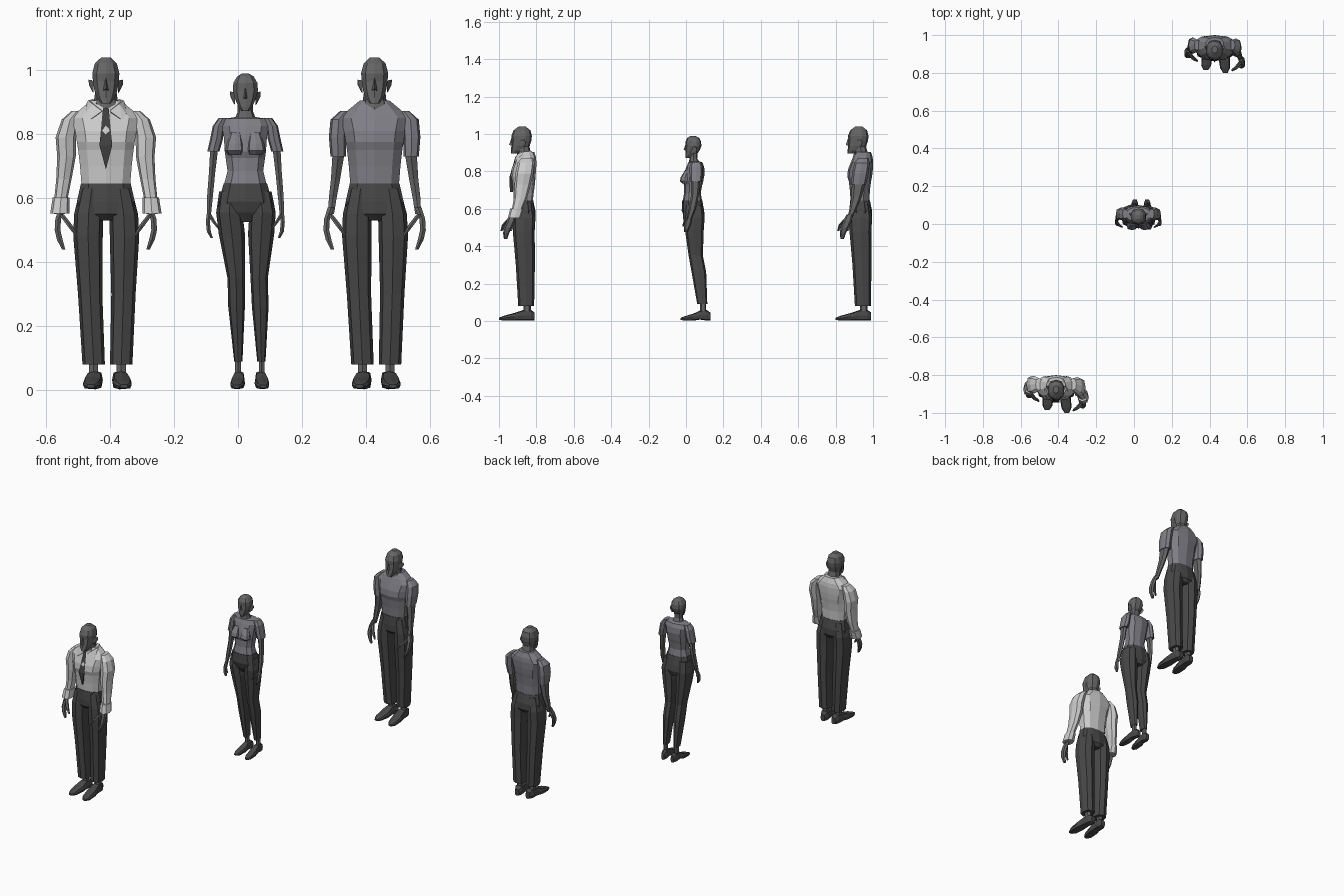
import bpy, bmesh, math


def material(name, v, b=0):
    m = bpy.data.materials.new(name)
    m.diffuse_color = (v, v, v + b, 1)
    return m


SKIN, DARK = material("skin", .13), material("trousers", .065)
WHITE, GREY = material("light_shirt", .55), material("grey_shirt", .21, .025)
BLACK = material("tie", .05)
origin = [0, 0]


def loft(name, rings, mat, n=8, axis='z', box=.8):
    """Rings are (position, centre x, half width, low, high) along an axis."""
    bm = bmesh.new()
    loops = []
    for p, cx, hw, lo, hi in rings:
        loop = []
        for i in range(n):
            a = 2 * math.pi * i / n - math.pi / 2
            c, s = (math.copysign(abs(t) ** box, t) if abs(t) > 1e-6 else 0
                    for t in (math.cos(a), math.sin(a)))
            x, q = cx + hw * c, (lo + hi) / 2 + (hi - lo) / 2 * s
            y, z = (q, p) if axis == 'z' else (p, q)
            loop.append(bm.verts.new((x + origin[0], y + origin[1], z)))
        loops.append(loop)
    for a, b in zip(loops, loops[1:]):
        for i in range(n):
            bm.faces.new((a[i], a[(i + 1) % n], b[(i + 1) % n], b[i]))
    bm.faces.new(loops[0])
    bm.faces.new(loops[-1])
    finish(name, bm, mat)


def hull(name, points, mat):
    bm = bmesh.new()
    for x, y, z in points:
        bm.verts.new((x + origin[0], y + origin[1], z))
    bmesh.ops.convex_hull(bm, input=bm.verts)
    finish(name, bm, mat)


def finish(name, bm, mat):
    bmesh.ops.recalc_face_normals(bm, faces=bm.faces)
    me = bpy.data.meshes.new(name)
    bm.to_mesh(me)
    bm.free()
    me.materials.append(mat)
    bpy.context.collection.objects.link(bpy.data.objects.new(name, me))


def side(rings, s, dx=0, dy=0):
    """Place limb rings on side s, drifting by dx, dy from first ring to last."""
    z0, z1 = rings[0][0], rings[-1][0]
    out = []
    for z, cx, hw, lo, hi in rings:
        t = (z0 - z) / (z0 - z1)
        out.append((z, s * cx + dx * t, hw, lo + dy * t, hi + dy * t))
    return out


def centred(rings):
    return [(z, 0, hw, lo, hi) for z, hw, lo, hi in rings]


def face(name, ear, nose):
    # ears and nose
    x, z, y = ear
    for s in (-1, 1):
        hull(name + "_ear", [(s * (x - .016), y - .012, z - .022), (s * (x - .016), y - .012, z + .012),
                             (s * (x - .012), y + .014, z - .018), (s * x, y + .012, z + .02),
                             (s * (x - .001), y + .018, z + .004), (s * (x - .012), y - .004, z + .018)], SKIN)
    y, z = nose
    hull(name + "_nose", [(0, y + .012, z + .035), (0, y, z), (-.009, y + .016, z - .006),
                          (.009, y + .016, z - .006), (0, y + .03, z + .01)], SKIN)


def man(name, ox, oy, dressed):
    origin[:] = ox, oy
    shirt = WHITE if dressed else GREY
    # head and neck
    loft(name + "_head", centred([(.896, .016, -.037, .0), (.912, .029, -.036, .045), (.935, .037, -.034, .064),
                                  (.965, .042, -.031, .073), (.99, .044, -.034, .076), (1.02, .036, -.022, .068),
                                  (1.04, .015, .005, .043)]), SKIN, 10)
    face(name, (.054, .95, .025), (-.046, .942))
    loft(name + "_neck", centred([(.86, .045, -.012, .083), (.885, .042, -.005, .082), (.905, .037, 0, .07),
                                  (.935, .033, .004, .062)]), SKIN)
    # torso
    loft(name + "_shirt", centred([(.64, .079, -.02, .081), (.70, .084, -.024, .083), (.75, .09, -.03, .09),
                                   (.775, .094, -.038, .095), (.81, .1, -.034, .099), (.85, .112, -.018, .1),
                                   (.875, .086, -.008, .098), (.905, .048, .008, .088)]), shirt, 10)
    # hips
    loft(name + "_hips", centred([(.645, .081, -.023, .083), (.59, .094, -.026, .095), (.55, .09, -.024, .094),
                                  (.53, .04, -.005, .08)]), DARK, 10)
    for s in (-1, 1):
        back = .05 if s < 0 else 0
        # trouser leg, ankle and shoe
        loft(name + "_leg", side([(.63, .044, .036, -.02, .082), (.55, .055, .045, -.027, .095),
                                  (.48, .057, .046, -.026, .091), (.3, .052, .038, -.01, .092),
                                  (.08, .043, .035, .003, .088)], s, .005), DARK)
        loft(name + "_ankle", [(z, s * .043 + .005, .016, .03, .07) for z in (.04, .1)], SKIN, 6)
        t = .014 if s < 0 else 0
        loft(name + "_shoe", [(y + t * (y < 0), s * (.044 - y * .08) + .005, hw, lo, hi) for y, hw, lo, hi in
                              [(-.1, .012, .006, .018), (-.075, .026, .003, .028), (-.02, .03, .003, .043),
                               (.025, .024, .004, .058), (.07, .024, .002, .06), (.09, .014, .004, .046)]],
             DARK, 8, 'y', .6)
        # arm: sleeve rings then forearm rings
        arm = [(.872, .09, .018, .02, .075), (.845, .112, .026, .0, .082), (.79, .116, .027, -.012, .076),
               (.73, .114, .024, -.017, .062), (.66, .122, .019, -.02, .042), (.6, .131, .016, -.03, .016),
               (.55, .136, .012, -.042, -.008)]
        if dressed:
            arm = [(z, x + .009 * (z < .8), w + .005 * (z < .8), lo, hi + .008) for z, x, w, lo, hi in arm]
        arm = side(arm, s, 0, back)
        k = 7 if dressed else 4
        loft(name + "_sleeve", arm[:k], shirt)
        if not dressed:
            loft(name + "_forearm", [(z, x, w * .85, lo + .004, hi - .004) for z, x, w, lo, hi in arm[3:]], SKIN, 6)
        else:
            z, x, w, lo, hi = arm[5]
            loft(name + "_cuff", [(.602, x, .026, lo - .01, hi + .008),
                                  (.552, x + s * .004, .03, lo - .022, hi - .006)], shirt)
        # hand and thumb
        loft(name + "_hand", side([(.57, .136, .012, -.042, -.01), (.535, .149, .01, -.058, -.014),
                                   (.5, .151, .01, -.074, -.03), (.47, .144, .01, -.078, -.045),
                                   (.44, .132, .006, -.074, -.055)], s, 0, 0 if not back else .0)
             if not back else
             [(z, -x, w, lo + .048, hi + .048) for z, x, w, lo, hi in
              [(.57, .136, .012, -.042, -.01), (.535, .149, .01, -.056, -.014), (.5, .151, .01, -.068, -.03),
               (.47, .144, .01, -.07, -.045), (.44, .132, .006, -.07, -.055)]], SKIN, 6)
        loft(name + "_thumb", [(z, s * x, w, lo + back, hi + back) for z, x, w, lo, hi in
                               [(.548, .138, .008, -.055, -.032), (.515, .113, .009, -.084, -.064),
                                (.482, .092, .004, -.092, -.08)]], SKIN, 5)
    if dressed:
        # tie
        hull(name + "_tie", [(-.009, -.012, .88), (.009, -.012, .88), (-.02, -.045, .765), (.02, -.045, .765),
                             (0, -.041, .69), (0, 0, .88), (0, -.026, .69), (0, -.028, .77)], BLACK)
        # collar flaps, wrapping the neck
        for s in (-1, 1):
            hull(name + "_collar", [(s * .012, -.014, .872), (s * .05, -.018, .845), (s * .064, -.006, .862),
                                    (s * .066, .04, .882), (s * .056, .03, .905), (s * .042, .0, .895),
                                    (s * .04, .08, .91), (s * .02, .0, .86)], shirt)


def woman(name, ox, oy):
    origin[:] = ox, oy
    # head and neck
    loft(name + "_head", centred([(.872, .011, -.052, -.03), (.885, .022, -.054, .0), (.91, .034, -.054, .022),
                                  (.935, .041, -.052, .032), (.96, .039, -.053, .031), (.98, .027, -.042, .02),
                                  (.99, .01, -.025, .0)]), SKIN, 10)
    face(name, (.048, .913, -.01), (-.063, .915))
    loft(name + "_neck", centred([(.82, .052, -.05, .03), (.845, .034, -.036, .024), (.87, .024, -.031, .01),
                                  (.9, .024, -.028, .012)]), SKIN)
    # torso
    loft(name + "_top", centred([(.64, .07, -.068, .036), (.685, .058, -.06, .029), (.725, .064, -.06, .036),
                                 (.745, .067, -.068, .042), (.79, .07, -.06, .05), (.825, .077, -.048, .047),
                                 (.848, .066, -.038, .038), (.853, .035, -.028, .026)]), GREY, 10)
    # hips
    loft(name + "_hips", centred([(.645, .071, -.071, .037), (.59, .086, -.073, .047), (.555, .088, -.06, .05),
                                  (.525, .035, -.04, .04)]), DARK, 10)
    for s in (-1, 1):
        # bust
        loft(name + "_bust", [(.735, s * .032, .022, -.07, -.03), (.748, s * .034, .029, -.083, -.03),
                              (.77, s * .033, .026, -.078, -.03), (.805, s * .03, .016, -.056, -.03)], GREY)
        # trouser leg, ankle and shoe
        loft(name + "_leg", side([(.62, .045, .037, -.06, .04), (.555, .052, .041, -.066, .05),
                                  (.49, .046, .041, -.056, .045), (.35, .036, .027, -.036, .04),
                                  (.26, .037, .026, -.02, .058), (.09, .036, .013, .01, .064)], s, .014), DARK)
        loft(name + "_ankle", [(z, s * .037 + .014, .01, .026, .058) for z in (.04, .1)], SKIN, 6)
        t = .012 if s < 0 else 0
        loft(name + "_shoe", [(y + t * (y < 0), s * (.037 - y * .06) + .014, hw, lo, hi) for y, hw, lo, hi in
                              [(-.08, .01, .006, .016), (-.06, .02, .003, .025), (-.01, .023, .004, .04),
                               (.025, .017, .008, .056), (.06, .017, .003, .06), (.08, .01, .004, .045)]],
             DARK, 8, 'y', .6)
        # sleeve, forearm, hand and thumb
        arm = [(.85, .07, .014, -.022, .03), (.825, .084, .018, -.03, .038), (.785, .09, .02, -.03, .038),
               (.745, .1, .019, -.028, .033), (.68, .104, .011, -.022, .02), (.6, .111, .01, -.034, .002),
               (.545, .114, .007, -.044, -.02)]
        loft(name + "_sleeve", side(arm[:4], s), GREY)
        loft(name + "_forearm", side([(.76, .097, .014, -.022, .026)] + arm[4:], s), SKIN, 6)
        loft(name + "_hand", side([(.55, .114, .008, -.044, -.02), (.525, .117, .007, -.056, -.022),
                                   (.495, .114, .007, -.062, -.032), (.475, .105, .004, -.06, -.042)], s), SKIN, 6)
        loft(name + "_thumb", side([(.55, .112, .005, -.05, -.034), (.525, .098, .006, -.066, -.054),
                                    (.505, .084, .003, -.07, -.062)], s), SKIN, 5)


man("man_with_tie", -.413, -.9, True)
woman("woman", .023, .05)
man("man_in_plain_shirt", .427, .9, False)
